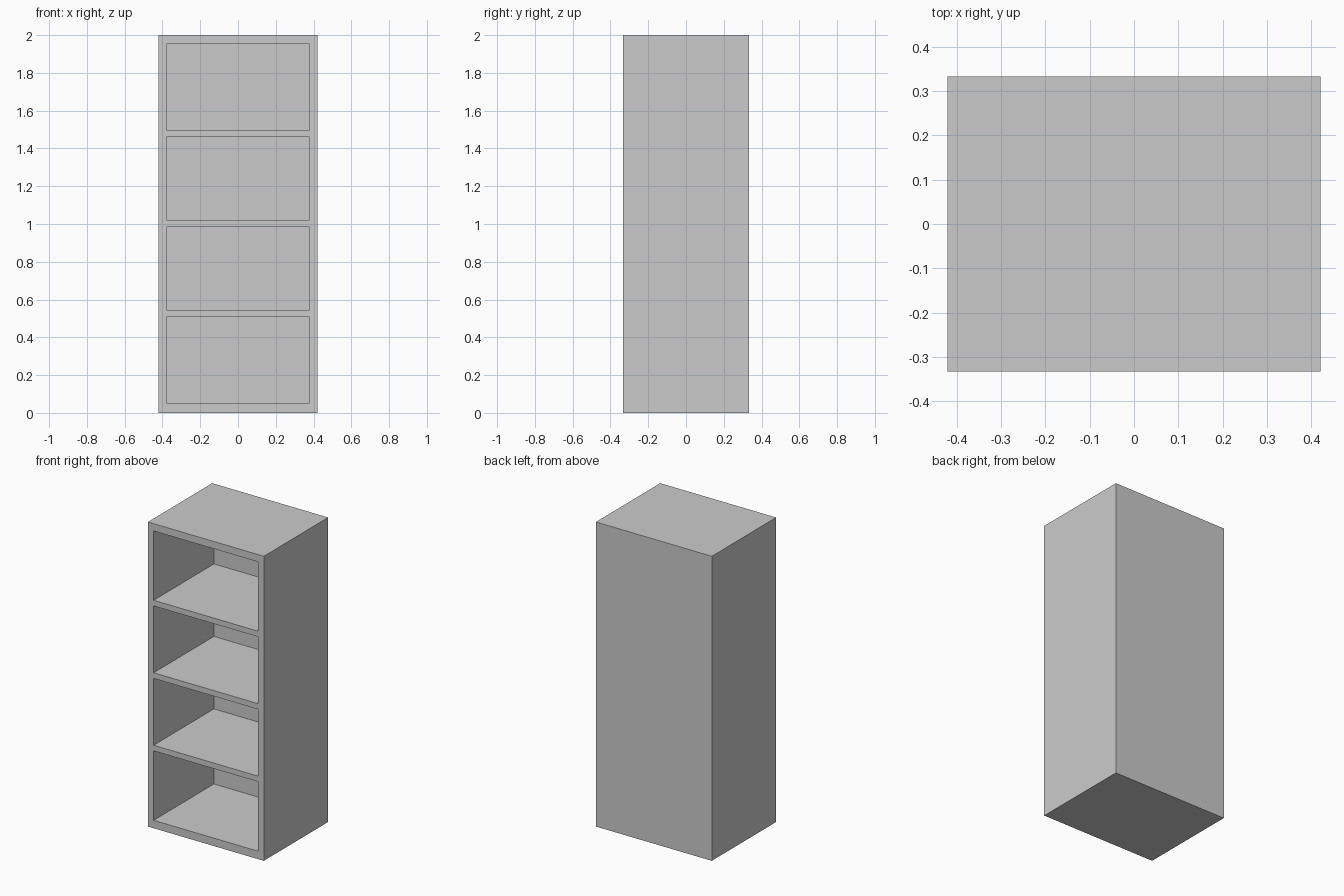
import bpy

if "Cube" in bpy.data.objects:
    bpy.data.objects.remove(bpy.data.objects["Cube"])

W, D, H = 0.842, 0.667, 2.0      # outer size
T = 0.042                        # side and back panel thickness
BAYS = [(0.052, 0.508), (0.545, 0.984), (1.021, 1.46), (1.497, 1.952)]


def box(name, x0, x1, y0, y1, z0, z1):
    bpy.ops.mesh.primitive_cube_add(
        size=1, location=((x0 + x1) / 2, (y0 + y1) / 2, (z0 + z1) / 2))
    ob = bpy.context.object
    ob.name = name
    ob.scale = (x1 - x0, y1 - y0, z1 - z0)
    bpy.ops.object.transform_apply(location=True, rotation=False, scale=True)
    return ob


# Cabinet block
cabinet = box("bookcase", -W / 2, W / 2, -D / 2, D / 2, 0, H)

# Carve the four open bays from the front, leaving sides, shelves and back
for i, (z0, z1) in enumerate(BAYS):
    cutter = box(f"bay_cutter_{i + 1}", -W / 2 + T, W / 2 - T,
                 -D / 2 - 0.1, D / 2 - T, z0, z1)
    cutter.hide_render = True
    mod = cabinet.modifiers.new("bay", 'BOOLEAN')
    mod.operation = 'DIFFERENCE'
    mod.solver = 'EXACT'
    mod.object = cutter
    bpy.context.view_layer.objects.active = cabinet
    bpy.ops.object.modifier_apply(modifier=mod.name)
    bpy.data.objects.remove(cutter, do_unlink=True)
